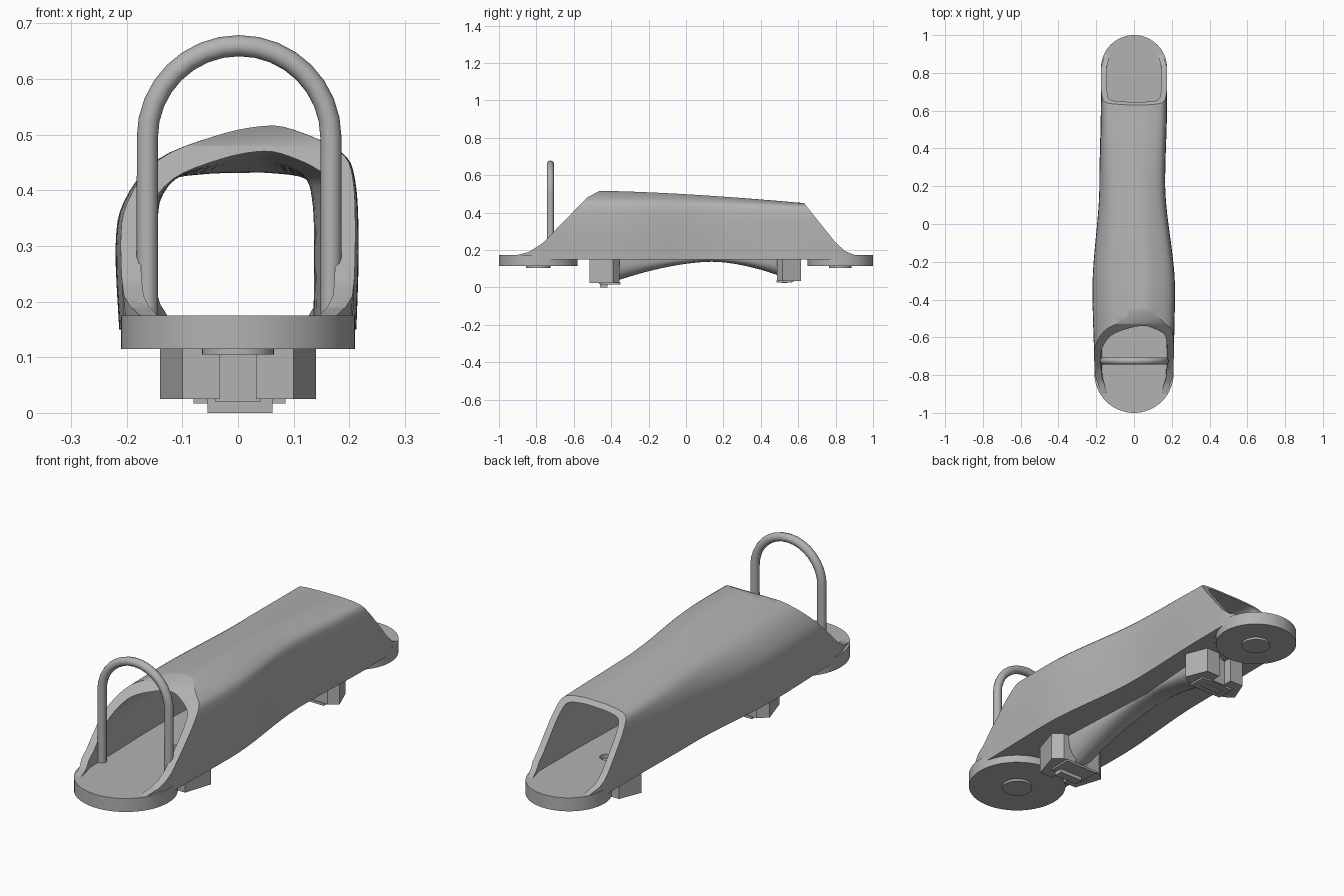
import bpy, bmesh, math
from mathutils import Vector

if "Cube" in bpy.data.objects:
    bpy.data.objects.remove(bpy.data.objects["Cube"], do_unlink=True)

grey = bpy.data.materials.new("plain_grey")
grey.use_nodes = True
GREY = (0.45, 0.45, 0.45, 1)
grey.diffuse_color = GREY
grey.node_tree.nodes["Principled BSDF"].inputs["Base Color"].default_value = GREY


def make(name, bm):
    bmesh.ops.recalc_face_normals(bm, faces=bm.faces)
    me = bpy.data.meshes.new(name)
    bm.to_mesh(me)
    bm.free()
    me.materials.append(grey)
    ob = bpy.data.objects.new(name, me)
    bpy.context.collection.objects.link(ob)
    return ob


def activate(ob):
    bpy.ops.object.select_all(action='DESELECT')
    ob.select_set(True)
    bpy.context.view_layer.objects.active = ob


def smooth(ob, angle=35):
    activate(ob)
    bpy.ops.object.shade_smooth_by_angle(angle=math.radians(angle))


def loft(name, rings):
    bm = bmesh.new()
    rows = [[bm.verts.new(p) for p in ring] for ring in rings]
    n = len(rows[0])
    for a, b in zip(rows, rows[1:]):
        for i in range(n):
            j = (i + 1) % n
            bm.faces.new((a[i], a[j], b[j], b[i]))
    bm.faces.new(rows[0])
    bm.faces.new(rows[-1][::-1])
    return make(name, bm)


def plan_prism(name, pts, z0, z1):
    return loft(name, [[(x, y, z) for x, y in pts] for z in (z0, z1)])


def box(name, x0, x1, y0, y1, z0, z1):
    return plan_prism(name, [(x0, y0), (x1, y0), (x1, y1), (x0, y1)], z0, z1)


def disc(name, y, r, z0, z1, n=48):
    ring = [(r * math.cos(math.tau * i / n), y + r * math.sin(math.tau * i / n)) for i in range(n)]
    return plan_prism(name, ring, z0, z1)


def cut(ob, tool):
    activate(ob)
    mod = ob.modifiers.new("cut", 'BOOLEAN')
    mod.operation, mod.solver, mod.object = 'DIFFERENCE', 'EXACT', tool
    bpy.ops.object.modifier_apply(modifier=mod.name)
    bpy.data.objects.remove(tool, do_unlink=True)


def lerp_table(table, y):
    for (a, *va), (b, *vb) in zip(table, table[1:]):
        if y <= b:
            t = max(0, (y - a) / (b - a))
            t = t * t * (3 - 2 * t)
            return [p + (q - p) * t for p, q in zip(va, vb)]
    return table[-1][1:]


def spline(pts, steps=4):
    out = []
    P = [Vector(p) for p in pts]
    for i in range(len(P) - 1):
        a, b, c, d = P[max(i - 1, 0)], P[i], P[i + 1], P[min(i + 2, len(P) - 1)]
        for s in range(steps):
            t = s / steps
            out.append(0.5 * (2 * b + (c - a) * t + (2 * a - 5 * b + 4 * c - d) * t * t
                              + (3 * b - a - 3 * c + d) * t ** 3))
    return out + [P[-1]]


# Sleeve: lopsided crowned section at the front, boxy section at the rear
FRONT = spline([(-.97, .15), (-1, .30), (-.93, .38), (-.66, .455), (-.2, .497), (.18, .515),
                (.45, .51), (.85, .47), (.97, .42), (1, .30), (.98, .15)])
REAR = spline([(-1, .15), (-1, .30), (-.97, .39), (-.85, .435), (-.4, .448), (0, .45),
               (.4, .45), (.85, .437), (.97, .39), (1, .30), (1, .15)])
# y, left half width, right half width
WIDTHS = [(-.90, .18, .18), (-.79, .21, .21), (-.35, .22, .217), (.22, .183, .165),
          (.65, .175, .175), (.825, .175, .175), (.92, .147, .147)]
FLOOR = .174


def section(y, inner):
    left, right = lerp_table(WIDTHS, y)
    t = min(1, max(0, (y + .45) / 1.08)) ** 1.5
    ring = []
    for f, r in zip(FRONT, REAR):
        p = f.lerp(r, t)
        x, z = p.x * (left if p.x < 0 else right), p.y
        if inner:
            x *= .83
            z = FLOOR + (z - .15) * (.82 + .05 * t) - .004
            z = max(z, FLOOR)
        ring.append((x, y, z))
    return ring


ys = [-.9 + 1.82 * i / 40 for i in range(41)]
sleeve = loft("sleeve", [section(y, False) for y in ys])
bore = [section(y, True) for y in ys]
bore.insert(0, [(x, -1.2, z) for x, y, z in bore[0]])
bore.append([(x, 1.2, z) for x, y, z in bore[-1]])
cut(sleeve, loft("bore_cutter", bore))

# Slanted mouths at both ends
front_mouth = [(-1.2, .1745), (-.90, .1745), (-.84, .19), (-.77, .235), (-.70, .305),
               (-.53, .48), (-.46, .518), (-.46, .8), (-1.2, .8)]
rear_mouth = [(1.2, .1745), (.90, .1745), (.85, .195), (.80, .24), (.63, .452), (.60, .8), (1.2, .8)]
for prof in (front_mouth, rear_mouth):
    cut(sleeve, loft("mouth_cutter", [[(x, y, z) for y, z in prof] for x in (-.5, .5)]))
# Screw holes in the floor
for y in (-.45, .56):
    cut(sleeve, disc("hole_cutter", y, .028, .1, .25, 24))
smooth(sleeve)

# Round end pads with small buttons underneath
for side, y, r, rb in (("front", -.79, .21, .065), ("rear", .825, .175, .06)):
    smooth(disc(side + "_pad", y, r, .115, .175, 64))
    smooth(disc(side + "_button", y, rb, .105, .117, 32))

# Wire loop
path = [(-.163, .165)]
path += [(.002 - .165 * math.cos(math.pi * i / 16), .495 + .165 * math.sin(math.pi * i / 16))
         for i in range(17)]
path += [(.167, .165)]
curve = bpy.data.curves.new("wire_loop", 'CURVE')
curve.dimensions = '3D'
curve.bevel_depth = .019
curve.bevel_resolution = 3
curve.use_fill_caps = True
wire = curve.splines.new('POLY')
wire.points.add(len(path) - 1)
for pt, (x, z) in zip(wire.points, path):
    pt.co = (x, -.725, z, 1)
loop = bpy.data.objects.new("wire_loop", curve)
bpy.context.collection.objects.link(loop)
curve.materials.append(grey)
activate(loop)
bpy.ops.object.convert(target='MESH')
smooth(bpy.context.object, 50)

# Arched rib under the sleeve
rib = []
for i in range(25):
    y = -.40 + .92 * i / 24
    u = (y - .14) / (.52 if y < .14 else .36)
    low = .138 - (.105 if y < .14 else .075) * abs(u) ** 1.7
    w = .05 + .025 * abs(u)
    rib.append([(w * math.cos(a), y, .16 - (.16 - low) * math.sin(a) ** .7)
                for a in [math.pi * k / 12 for k in range(12)]] + [(-w, y, .16)])
smooth(loft("underside_rib", rib))

# Clips: a pair of chamfered jaws, a web, a lower plate and a tab
for side, y, d, z in (("front", -.515, 1, .025), ("rear", .615, -1, .035)):
    k = 1 if d > 0 else .8
    for s, hand in ((1, "left"), (-1, "right")):
        jaw = [(.032, 0), (.10, 0), (.14, .125 * k), (.10, .16 * k), (.032, .16 * k)]
        plan_prism(f"{side}_{hand}_jaw", [(s * a, y + d * b) for a, b in jaw], z, .155)

    def between(a, b):
        return sorted((y + d * a * k, y + d * b * k))
    box(side + "_web", -.04, .04, *between(.05, .15), z - .005, .155)
    box(side + "_plate", -.08, .085, *between(.06, .165), z - .008, z + .002)
    if d > 0:
        box(side + "_tab", -.055, .062, *between(.055, .095), 0, z)
    else:
        box(side + "_tab", -.05, .05, *between(.09, .13), z - .012, z)
